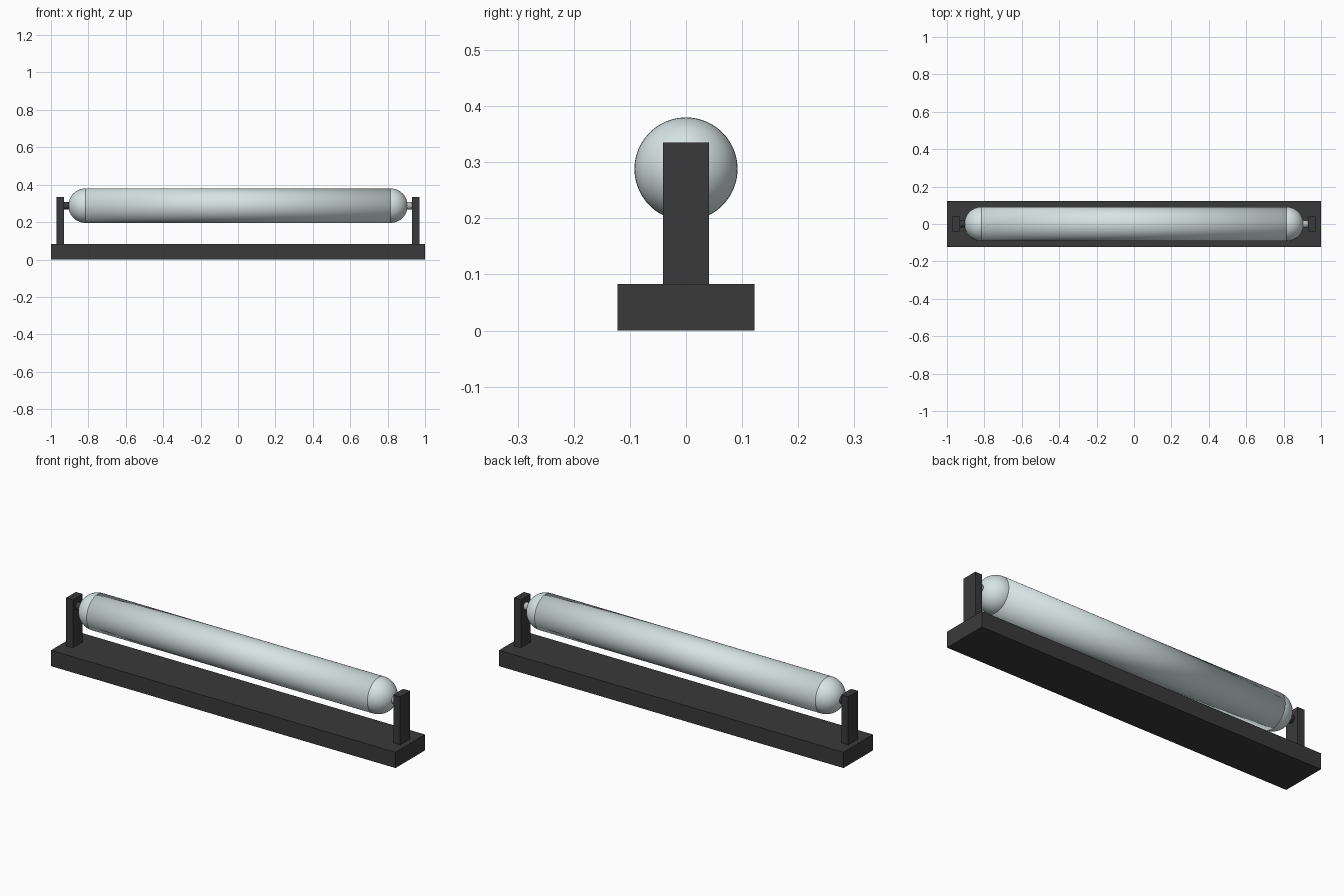
import bpy
import math

if "Cube" in bpy.data.objects:
    bpy.data.objects.remove(bpy.data.objects["Cube"])


def material(name, rgb):
    m = bpy.data.materials.new(name)
    m.diffuse_color = (*rgb, 1)
    m.use_nodes = True
    m.node_tree.nodes["Principled BSDF"].inputs["Base Color"].default_value = m.diffuse_color
    return m


dark = material("dark_grey", (0.042, 0.042, 0.042))
glass = material("pale_glass", (0.68, 0.77, 0.77))
metal = material("light_metal", (0.5, 0.5, 0.5))

AXIS_Z, RADIUS, HALF = 0.288, 0.092, 0.815


def finish(name, mat, smooth=False):
    ob = bpy.context.object
    ob.name = name
    ob.data.materials.append(mat)
    if smooth:
        bpy.ops.object.shade_smooth()
    return ob


def box(name, lo, hi, mat):
    bpy.ops.mesh.primitive_cube_add(size=1, location=[(a + b) / 2 for a, b in zip(lo, hi)])
    bpy.context.object.scale = [b - a for a, b in zip(lo, hi)]
    bpy.ops.object.transform_apply(location=False, rotation=False, scale=True)
    return finish(name, mat)


def rod(name, x0, x1, r, mat):
    bpy.ops.mesh.primitive_cylinder_add(vertices=48, radius=r, depth=x1 - x0,
                                        location=((x0 + x1) / 2, 0, AXIS_Z),
                                        rotation=(0, math.pi / 2, 0))
    return finish(name, mat, True)


# Base plate
box("base", (-1, -0.122, 0), (1, 0.122, 0.083), dark)

# Glass tube
rod("tube", -HALF, HALF, RADIUS, glass)

# Rounded ends, pins and posts on both sides
for side, s in (("left", -1), ("right", 1)):
    bpy.ops.mesh.primitive_uv_sphere_add(segments=48, ring_count=24, radius=RADIUS,
                                         location=(s * HALF, 0, AXIS_Z),
                                         rotation=(0, math.pi / 2, 0))
    finish(side + "_tube_end", glass, True)
    a, b = sorted((s * 0.89, s * 0.94))
    rod(side + "_pin", a, b, 0.02, dark if s < 0 else metal)
    a, b = sorted((s * 0.93, s * 0.97))
    box(side + "_post", (a, -0.041, 0.07), (b, 0.041, 0.335), dark)
